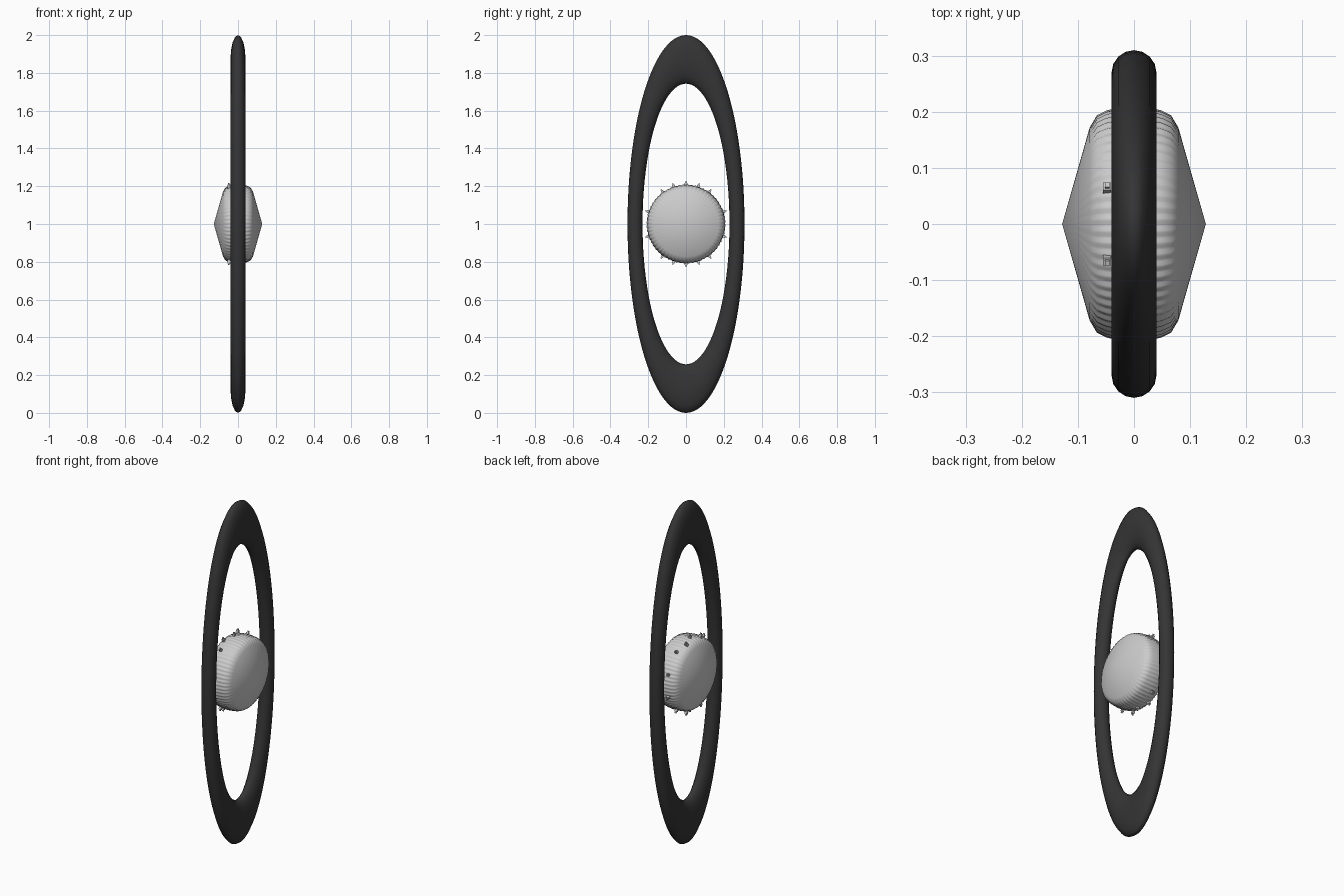
import bpy, bmesh, math
from mathutils import Matrix, Vector

if "Cube" in bpy.data.objects:
    bpy.data.objects.remove(bpy.data.objects["Cube"])

dark = bpy.data.materials.new("dark_ring")
dark.diffuse_color = (0.035, 0.035, 0.035, 1)
dark.use_nodes = True
dark.node_tree.nodes["Principled BSDF"].inputs["Base Color"].default_value = dark.diffuse_color


def finish(bm, name, angle, mat=None):
    bmesh.ops.recalc_face_normals(bm, faces=bm.faces)
    me = bpy.data.meshes.new(name)
    bm.to_mesh(me)
    bm.free()
    ob = bpy.data.objects.new(name, me)
    bpy.context.collection.objects.link(ob)
    if mat:
        me.materials.append(mat)
    bpy.ops.object.select_all(action='DESELECT')
    ob.select_set(True)
    bpy.context.view_layer.objects.active = ob
    bpy.ops.object.shade_smooth_by_angle(angle=math.radians(angle))
    return ob


# Tall outer ring: a torus stretched into an ellipse
bpy.ops.mesh.primitive_torus_add(major_segments=96, minor_segments=16,
                                 major_radius=1, minor_radius=0.1475,
                                 location=(0, 0, 1), rotation=(0, math.pi / 2, 0))
ring = bpy.context.object
ring.name = "outer_ring"
bpy.ops.object.transform_apply(location=False, rotation=True, scale=True)
ring.scale = (0.271, 0.27, 0.8715)
bpy.ops.object.transform_apply(location=False, rotation=False, scale=True)
ring.data.materials.append(dark)
bpy.ops.object.shade_smooth()

# Central drum: double cone with a rounded, finely ribbed rim
half = [(0.079, 0.172), (0.066, 0.194), (0.05, 0.202), (0.038, 0.205), (0.0, 0.209)]
profile = half + [(-x, r) for x, r in half[-2::-1]]
N = 240
bm = bmesh.new()
rings = []
for i, (x, r) in enumerate(profile):
    row = []
    for k in range(N):
        a = 2 * math.pi * k / N
        ribbed = 0 < i < len(profile) - 1
        rr = r - (0.0025 if ribbed and k % 4 < 2 else 0)
        row.append(bm.verts.new((x, rr * math.cos(a), 1 + rr * math.sin(a))))
    rings.append(row)
for a, b in zip(rings, rings[1:]):
    for k in range(N):
        bm.faces.new((a[k], a[(k + 1) % N], b[(k + 1) % N], b[k]))
for row, x in ((rings[0], 0.128), (rings[-1], -0.128)):
    tip = bm.verts.new((x, 0, 1))
    for k in range(N):
        bm.faces.new((row[k], row[(k + 1) % N], tip))
finish(bm, "center_drum", 35)

# Small pegs standing out around the rim, in two staggered rows
bm = bmesh.new()
spots = [(-0.025, 18 + 36 * k) for k in range(10)]
spots += [(-0.048, d) for d in (72, 108, 252, 288)]
for x, deg in spots:
    turn = Matrix.Translation((x, 0, 1)) @ Matrix.Rotation(math.radians(deg - 90), 4, 'X')
    for dx, dy, h, w in ((0, 0, 0.218, 0.014), (0, 0, 0.226, 0.008)):
        box = Matrix.Diagonal(Vector((w, w, h - 0.195, 1)))
        bmesh.ops.create_cube(bm, size=1, matrix=turn @ Matrix.Translation(
            (dx, dy, (h + 0.195) / 2)) @ box)
finish(bm, "rim_pegs", 30)
